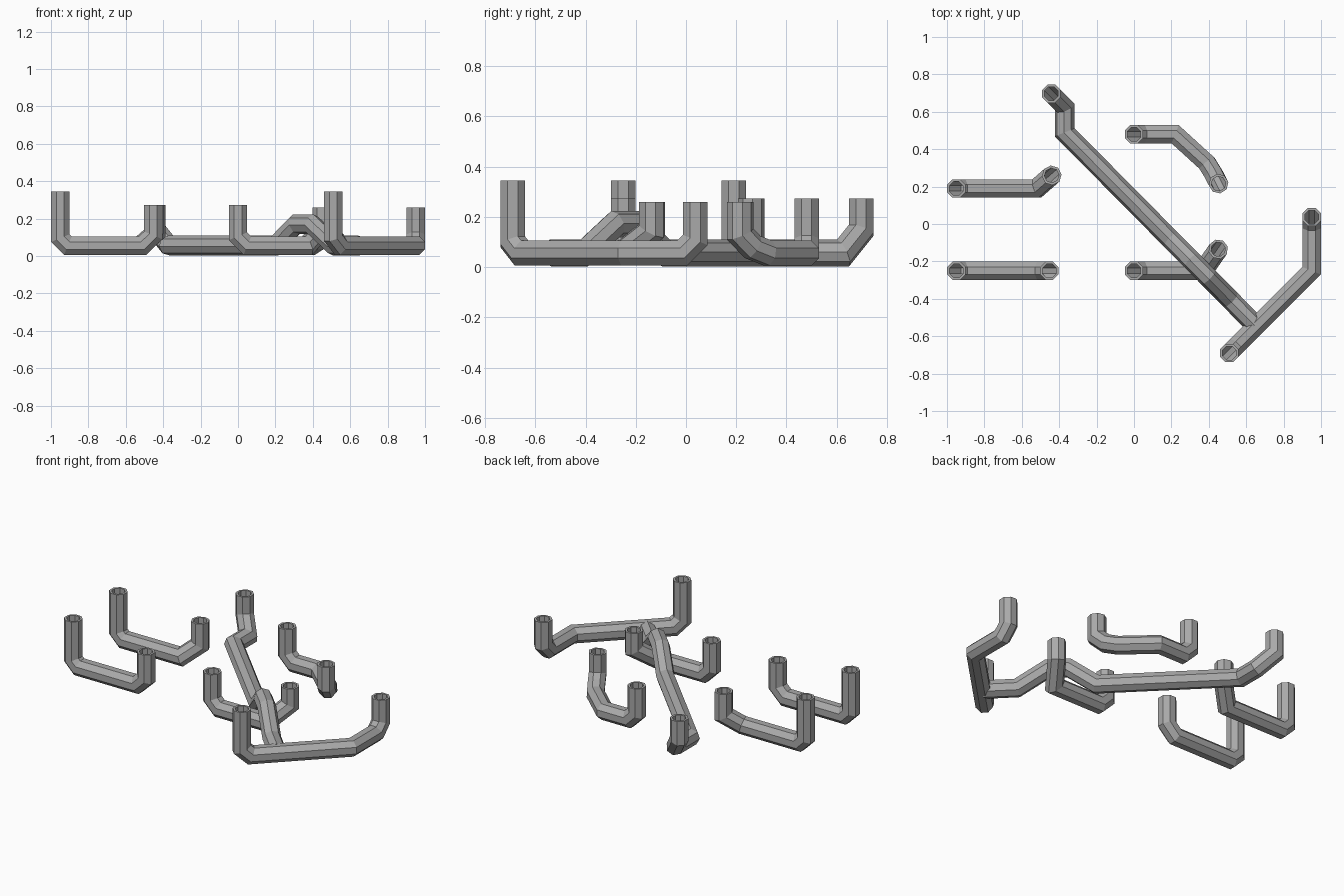
import bpy
import bmesh
import math
from mathutils import Vector

cube = bpy.data.objects.get("Cube")
if cube:
    bpy.data.objects.remove(cube)

SIDES = 8
RADIUS = 0.049 / math.cos(math.pi / SIDES)
WALL = 0.013
FLOOR = 0.056
TALL, MID, LOW = 0.345, 0.273, 0.26

grey = bpy.data.materials.new("pipe grey")
grey.use_nodes = True
grey.diffuse_color = (0.4, 0.4, 0.4, 1)
grey.node_tree.nodes["Principled BSDF"].inputs["Base Color"].default_value = grey.diffuse_color


def centre_line(plan, tops, rises):
    """Lay plan points on the floor level and stand a riser on each end that has a top."""
    points = [Vector((*p, FLOOR)) if len(p) == 2 else Vector(p) for p in plan]
    for end, top, rise in zip((0, -1), tops, rises):
        if top is not None:
            points[end].z = FLOOR + rise
            mouth = points[end].copy()
            mouth.z = top
            points.insert(0 if end == 0 else len(points), mouth)
    return points


def pipe(name, plan, tops, rises):
    """Sweep an octagon along the centre line with mitred joints, then give it a wall."""
    path = centre_line(plan, tops, rises)
    dirs = [(b - a).normalized() for a, b in zip(path, path[1:])]
    bm = bmesh.new()
    ring = []
    for i in range(SIDES):
        a = math.tau * (i + 0.5) / SIDES
        ring.append(path[0] + RADIUS * Vector((math.cos(a), math.sin(a), 0)))
    verts = [bm.verts.new(v) for v in ring]
    for i, d in enumerate(dirs):
        after = dirs[i + 1] if i + 1 < len(dirs) else d
        normal = (d + after).normalized()
        joint = path[i + 1]
        ring = [v + d * ((joint - v).dot(normal) / d.dot(normal)) for v in ring]
        new = [bm.verts.new(v) for v in ring]
        for k in range(SIDES):
            n = (k + 1) % SIDES
            bm.faces.new((verts[k], verts[n], new[n], new[k]))
        verts = new
    # The sweep starts downwards, so turn the faces outwards
    bmesh.ops.reverse_faces(bm, faces=bm.faces)
    mesh = bpy.data.meshes.new(name)
    bm.to_mesh(mesh)
    bm.free()
    mesh.materials.append(grey)
    obj = bpy.data.objects.new(name, mesh)
    bpy.context.collection.objects.link(obj)
    wall = obj.modifiers.new("wall", "SOLIDIFY")
    wall.thickness = WALL
    wall.offset = -1
    wall.use_even_offset = True
    return obj


# Two pipes on the right side
pipe("straight_pipe",
     [(-0.95, -0.25), (-0.91, -0.25), (-0.51, -0.25), (-0.453, -0.25)],
     (TALL, MID), (0.04, 0.055))
pipe("hooked_pipe",
     [(-0.95, 0.19), (-0.91, 0.19), (-0.52, 0.19), (-0.44, 0.26)],
     (TALL, MID), (0.04, 0.07))

# Two short pipes in the middle
pipe("crossed_pipe",
     [(0, -0.25), (0.05, -0.25), (0.37, -0.25), (0.45, -0.135)],
     (MID, LOW), (0.05, 0.09))
pipe("curved_pipe",
     [(0, 0.48), (0.05, 0.48), (0.22, 0.48), (0.39, 0.325),
      (0.427, 0.265, 0.08), (0.452, 0.216)],
     (MID, LOW), (0.05, 0.075))

# Front pipe along the left corner
pipe("corner_pipe",
     [(0.51, -0.69), (0.545, -0.655), (0.95, -0.25), (0.95, -0.015), (0.95, 0.037)],
     (TALL, LOW), (0.045, 0.052))

# Long diagonal pipe that humps over the crossed pipe and joins the corner pipe
pipe("long_pipe",
     [(-0.442, 0.697), (-0.37, 0.625), (-0.37, 0.49), (0.2, -0.086),
      (0.31, -0.197, 0.17), (0.395, -0.283, 0.17), (0.515, -0.405), (0.648, -0.54)],
     (MID, None), (0.09, 0))
